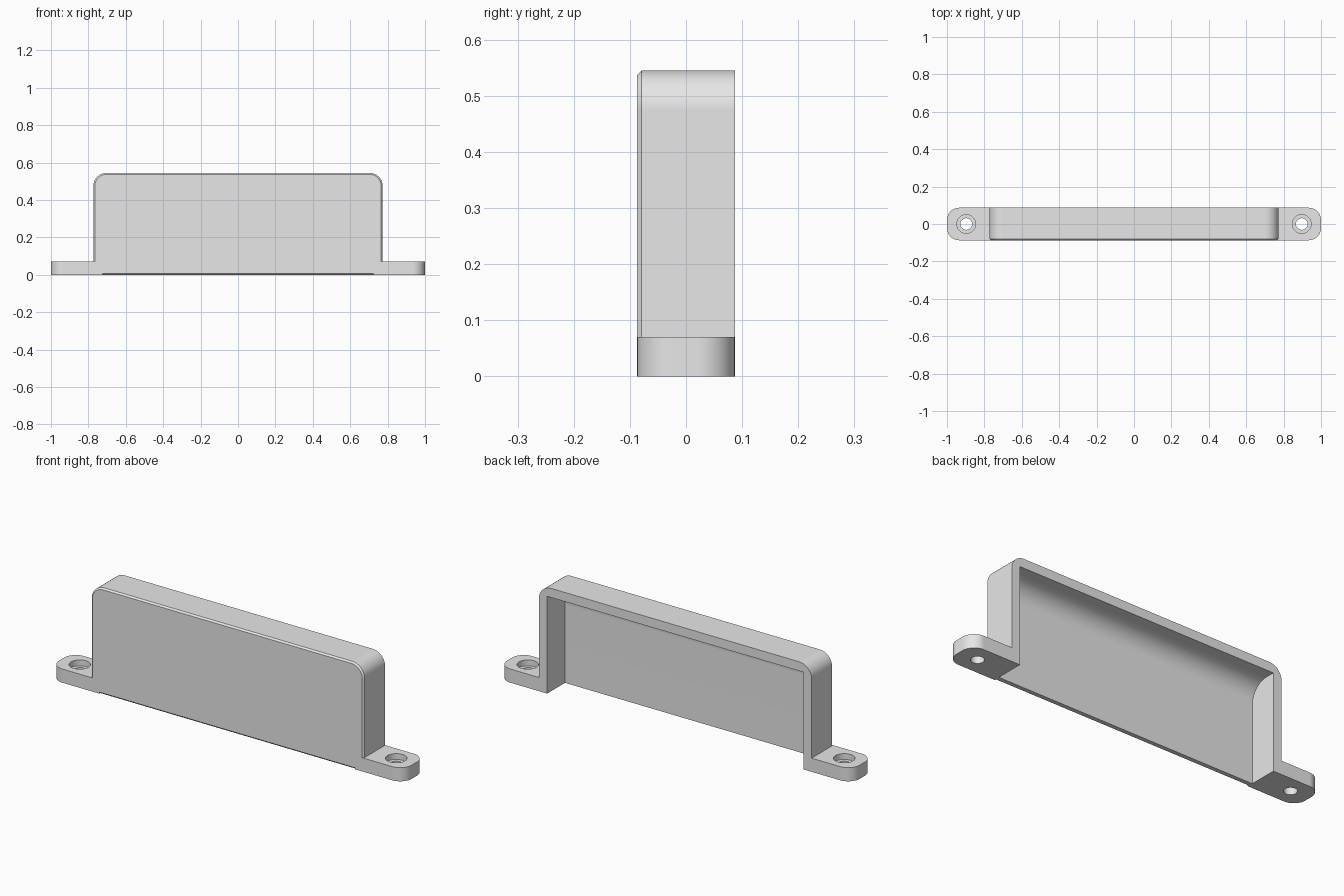
import bpy, bmesh
from math import pi, cos, sin, radians

if "Cube" in bpy.data.objects:
    bpy.data.objects.remove(bpy.data.objects["Cube"])

grey = bpy.data.materials.new("plain grey")
grey.use_nodes = True
colour = (0.8, 0.8, 0.8, 1)
grey.diffuse_color = colour
grey.node_tree.nodes["Principled BSDF"].inputs["Base Color"].default_value = colour

HALF_W, HEIGHT, HALF_D = 0.773, 0.545, 0.087
WALL, PLATE, CHAMFER = 0.047, 0.03, 0.008
CORNER, FOOT_H, FOOT_R = 0.07, 0.07, 0.066
HOLE_X, INNER_W = 0.897, HALF_W - WALL


def arc(cu, cv, r, start, end, steps=14):
    """Points on an arc, angles in degrees."""
    angles = [radians(start + (end - start) * i / steps) for i in range(steps + 1)]
    return [(cu + r * cos(a), cv + r * sin(a)) for a in angles]


def loft(name, rings):
    """Closed solid through rings that have equal point counts."""
    bm = bmesh.new()
    loops = [[bm.verts.new(p) for p in ring] for ring in rings]
    n = len(loops[0])
    for a, b in zip(loops, loops[1:]):
        for i in range(n):
            j = (i + 1) % n
            bm.faces.new((a[i], a[j], b[j], b[i]))
    bm.faces.new(loops[0][::-1])
    bm.faces.new(loops[-1])
    bmesh.ops.recalc_face_normals(bm, faces=bm.faces)
    mesh = bpy.data.meshes.new(name)
    bm.to_mesh(mesh)
    bm.free()
    mesh.materials.append(grey)
    ob = bpy.data.objects.new(name, mesh)
    bpy.context.collection.objects.link(ob)
    return ob


def combine(target, tool, operation):
    """Apply a boolean and discard the tool."""
    mod = target.modifiers.new(operation, "BOOLEAN")
    mod.operation, mod.solver, mod.object = operation, "EXACT", tool
    bpy.context.view_layer.objects.active = target
    bpy.ops.object.modifier_apply(modifier=mod.name)
    bpy.data.objects.remove(tool)


def outline(inset, y):
    """Cover outline with two rounded top corners."""
    w, r = HALF_W - inset, CORNER - inset
    cx, cz = HALF_W - CORNER, HEIGHT - CORNER
    pts = [(-w, inset), (w, inset)]
    pts += arc(cx, cz, r, 0, 90) + arc(-cx, cz, r, 90, 180)
    return [(x, y, z) for x, z in pts]


# Cover block with a chamfered front edge
cover = loft("cover", [outline(0, HALF_D), outline(0, CHAMFER - HALF_D),
                       outline(CHAMFER, -HALF_D)])

# Mounting feet with rounded outer ends
for side in (-1, 1):
    c, d = 1 - FOOT_R, HALF_D - FOOT_R
    pts = [(INNER_W - 0.001, HALF_D), (INNER_W - 0.001, -HALF_D)]
    pts += arc(c, -d, FOOT_R, -90, 0) + arc(c, d, FOOT_R, 0, 90)
    foot = loft("foot", [[(side * x, y, z) for x, y in pts] for z in (0, FOOT_H)])
    combine(cover, foot, "UNION")

# Hollow, open at the back and bottom, rounded where the roof meets the plate
front, roof, fillet = PLATE - HALF_D, HEIGHT - WALL, 0.095
pts = [(0.2, roof), (0.2, -0.1), (front, -0.1)]
pts += arc(front + fillet, roof - fillet, fillet, 180, 90)
hollow = loft("hollow_cutter", [[(x, y, z) for y, z in pts] for x in (-INNER_W, INNER_W)])
combine(cover, hollow, "DIFFERENCE")

# Stepped screw holes
for side in (-1, 1):
    steps = [(0.031, -0.05), (0.031, 0.04), (0.05, 0.04), (0.05, 0.12)]
    rings = [[(x, y, z) for x, y in arc(side * HOLE_X, 0, r, 0, 360, 40)[:-1]]
             for r, z in steps]
    combine(cover, loft("hole_cutter", rings), "DIFFERENCE")

# Smooth the rounded parts, keep the edges crisp
bpy.ops.object.select_all(action="DESELECT")
cover.select_set(True)
bpy.context.view_layer.objects.active = cover
bpy.ops.object.shade_smooth_by_angle(angle=pi / 6)
weighted = cover.modifiers.new("even_normals", "WEIGHTED_NORMAL")
weighted.keep_sharp = True
